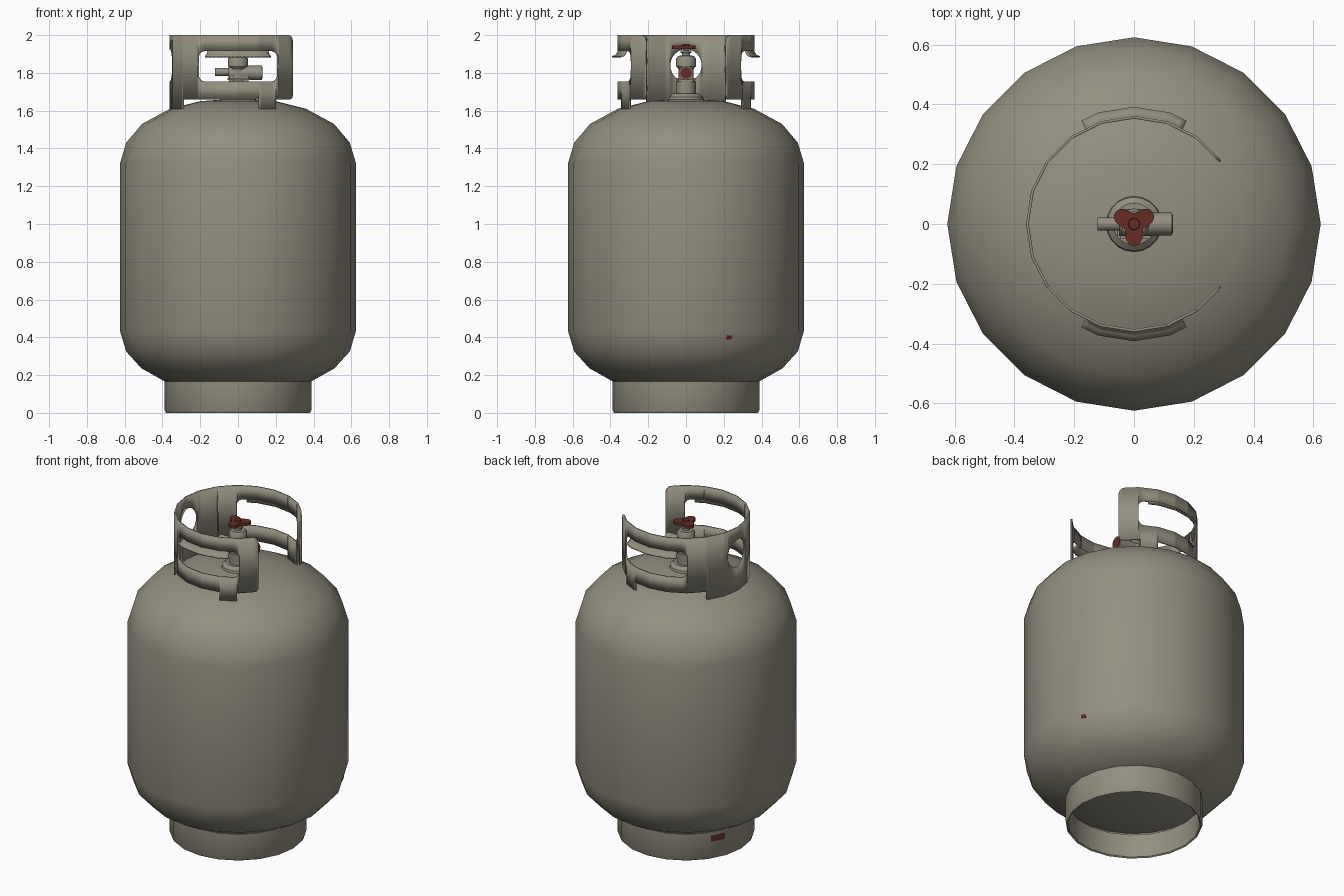
import bpy, bmesh, math
from mathutils import Matrix, Vector

if "Cube" in bpy.data.objects:
    bpy.data.objects.remove(bpy.data.objects["Cube"], do_unlink=True)


def material(name, rgb):
    m = bpy.data.materials.new(name)
    m.use_nodes = True
    m.diffuse_color = (*rgb, 1)
    bsdf = m.node_tree.nodes["Principled BSDF"]
    bsdf.inputs["Base Color"].default_value = (*rgb, 1)
    bsdf.inputs["Roughness"].default_value = 0.6
    return m


grey = material("warm_grey_paint", (0.29, 0.275, 0.215))
red = material("dark_red", (0.13, 0.027, 0.018))
SIDES = 20
STEP = 2 * math.pi / SIDES


def finish(bm, name, mat, angle=35):
    bmesh.ops.remove_doubles(bm, verts=bm.verts, dist=1e-5)
    bmesh.ops.recalc_face_normals(bm, faces=bm.faces)
    mesh = bpy.data.meshes.new(name)
    bm.to_mesh(mesh)
    bm.free()
    ob = bpy.data.objects.new(name, mesh)
    bpy.context.collection.objects.link(ob)
    mesh.materials.append(mat)
    bpy.ops.object.select_all(action='DESELECT')
    ob.select_set(True)
    bpy.context.view_layer.objects.active = ob
    bpy.ops.object.shade_smooth_by_angle(angle=math.radians(angle))
    return ob


def lathe(name, profile, mat=grey, sides=SIDES, matrix=None):
    """Spin (radius, height) points around the vertical axis."""
    bm = bmesh.new()
    verts = [bm.verts.new((r, 0, z)) for r, z in profile]
    edges = [bm.edges.new(pair) for pair in zip(verts, verts[1:])]
    bmesh.ops.spin(bm, geom=verts + edges, cent=(0, 0, 0), axis=(0, 0, 1),
                   angle=2 * math.pi, steps=sides, use_merge=True)
    if matrix:
        bmesh.ops.transform(bm, matrix=matrix, verts=bm.verts)
    return finish(bm, name, mat)


def on_ring(deg, r, z):
    """Point on a faceted ring whose corners have radius r."""
    a = math.radians(deg)
    r *= math.cos(STEP / 2) / math.cos(a % STEP - STEP / 2)
    return Vector((r * math.cos(a), r * math.sin(a), z))


def solidify(ob, thickness):
    mod = ob.modifiers.new("thickness", 'SOLIDIFY')
    mod.thickness = thickness
    mod.offset = 0


# Tank and foot ring
lathe("tank", [(0, 0.115), (0.2, 0.13), (0.385, 0.165), (0.51, 0.235),
               (0.592, 0.325), (0.625, 0.435), (0.625, 1.32), (0.592, 1.43),
               (0.508, 1.53), (0.36, 1.61), (0.2, 1.65), (0, 1.665)])
lathe("foot_ring", [(0.388, 0.18), (0.388, 0.012), (0.381, 0), (0.374, 0.006),
                    (0.372, 0.15)])

# Collar guard, open on one side, with feet, hand windows and a round hole
R = 0.357
END, WIN_A, WIN_B, HOLE = 144, 54, 126, 0.085
FOOT_A, FOOT_B, BACK = 108, 124, 36


def corner(t, edge, r):
    """Height lost to a rounded corner at the given edge angle."""
    d = math.radians(abs(t - edge)) * R
    return r - math.sqrt(r * r - (r - d) ** 2) if d < r else 0


def limits(deg):
    t = abs(deg - 180)
    top = 2 - corner(t, END, 0.035)
    low = 1.66 + corner(t, END, 0.025)
    if t < BACK or FOOT_A < t < FOOT_B:
        low = 1.6 + max(corner(t, e, 0.012) for e in (BACK, FOOT_A, FOOT_B))
    w0 = w1 = 1.84
    if WIN_A < t < WIN_B:
        c = corner(t, WIN_A, 0.035) + corner(t, WIN_B, 0.035)
        w0, w1 = 1.755 + c, 1.915 - c
    d = math.radians(t) * R
    if d < HOLE:
        h = math.sqrt(HOLE ** 2 - d * d)
        w0, w1 = 1.84 - h, 1.84 + h
    return low, w0, w1, top


angles = set(range(180 - END, 181 + END))
for e in (WIN_A, WIN_B, FOOT_A, FOOT_B, BACK, math.degrees(HOLE / R)):
    for s in (-1, 1):
        angles |= {180 + s * (e - 0.05), 180 + s * (e + 0.05)}
bm = bmesh.new()
columns = [[bm.verts.new(on_ring(a, R, z)) for z in limits(a)] for a in sorted(angles)]
for p, q in zip(columns, columns[1:]):
    for i in (0, 2):
        bm.faces.new((p[i], q[i], q[i + 1], p[i + 1]))
solidify(finish(bm, "collar_guard", grey), 0.009)

# Rolled lips above the hand windows
for name, mid in (("front_grip_lip", 270), ("back_grip_lip", 90)):
    bm = bmesh.new()
    rows = [[bm.verts.new(on_ring(mid + d, r, z)) for d in range(-27, 28, 3)]
            for r, z in ((R, 1.92), (0.362, 1.905), (0.373, 1.892), (0.391, 1.886))]
    for p, q in zip(rows, rows[1:]):
        for i in range(len(p) - 1):
            bm.faces.new((p[i], p[i + 1], q[i + 1], q[i]))
    solidify(finish(bm, name, grey), 0.007)

# Valve
lathe("valve_flange", [(0.095, 1.65), (0.09, 1.672), (0.07, 1.69), (0, 1.69)])
lathe("valve_stem", [(0.052, 1.68), (0.052, 1.755), (0.04, 1.765), (0.04, 1.82),
                     (0.052, 1.835), (0.052, 1.875), (0.042, 1.89), (0.022, 1.892),
                     (0.022, 1.905), (0.03, 1.908), (0.03, 1.918), (0.014, 1.92),
                     (0.014, 1.935), (0, 1.935)], sides=16)


def pipe(name, x0, x1, r, z, mat=grey):
    turn = Matrix.Translation((0, 0, z)) @ Matrix.Rotation(math.pi / 2, 4, 'Y')
    lathe(name, [(0, x0), (r, x0), (r, x1), (0, x1)], mat, 16, turn)


pipe("relief_pipe", -0.122, 0, 0.022, 1.805)
pipe("outlet_pipe", -0.05, 0.128, 0.038, 1.8)
pipe("outlet_plug", 0.12, 0.131, 0.031, 1.8, red)

bm = bmesh.new()
bmesh.ops.create_cube(bm, size=1, matrix=Matrix.Translation((0.005, 0, 1.767))
                      @ Matrix.Diagonal((0.12, 0.1, 0.03, 1)))
bmesh.ops.bevel(bm, geom=bm.edges[:], offset=0.01, segments=2, affect='EDGES')
finish(bm, "valve_block", grey)

# Three-lobed handwheel
bm = bmesh.new()
rim = []
for i in range(48):
    a = 2 * math.pi * i / 48
    r = 0.055 + 0.019 * math.cos(3 * (a + math.pi / 2))
    rim.append(bm.verts.new((r * math.cos(a), r * math.sin(a), 1.927)))
face = bm.faces.new(rim)
top = bmesh.ops.extrude_face_region(bm, geom=[face])["geom"]
bmesh.ops.translate(bm, vec=(0, 0, 0.018),
                    verts=[g for g in top if isinstance(g, bmesh.types.BMVert)])
finish(bm, "handwheel", red)
lathe("handwheel_hub", [(0.022, 1.94), (0.018, 1.952), (0, 1.952)], red, 12)


# Small red chips in the paint
def chip(name, deg, r, z, width, height, tilt=0):
    bm = bmesh.new()
    spot = Matrix.Translation(on_ring(deg, r, z))
    mid = (deg // 18 + 0.5) * STEP
    bmesh.ops.create_cube(bm, size=1, matrix=spot @ Matrix.Rotation(mid, 4, 'Z')
                          @ Matrix.Rotation(tilt, 4, 'Y')
                          @ Matrix.Diagonal((0.006, width, height, 1)))
    finish(bm, name, red)


chip("tank_chip", 22, 0.615, 0.4, 0.028, 0.022, 0.29)
chip("foot_ring_chip", 153, 0.388, 0.125, 0.09, 0.035)
